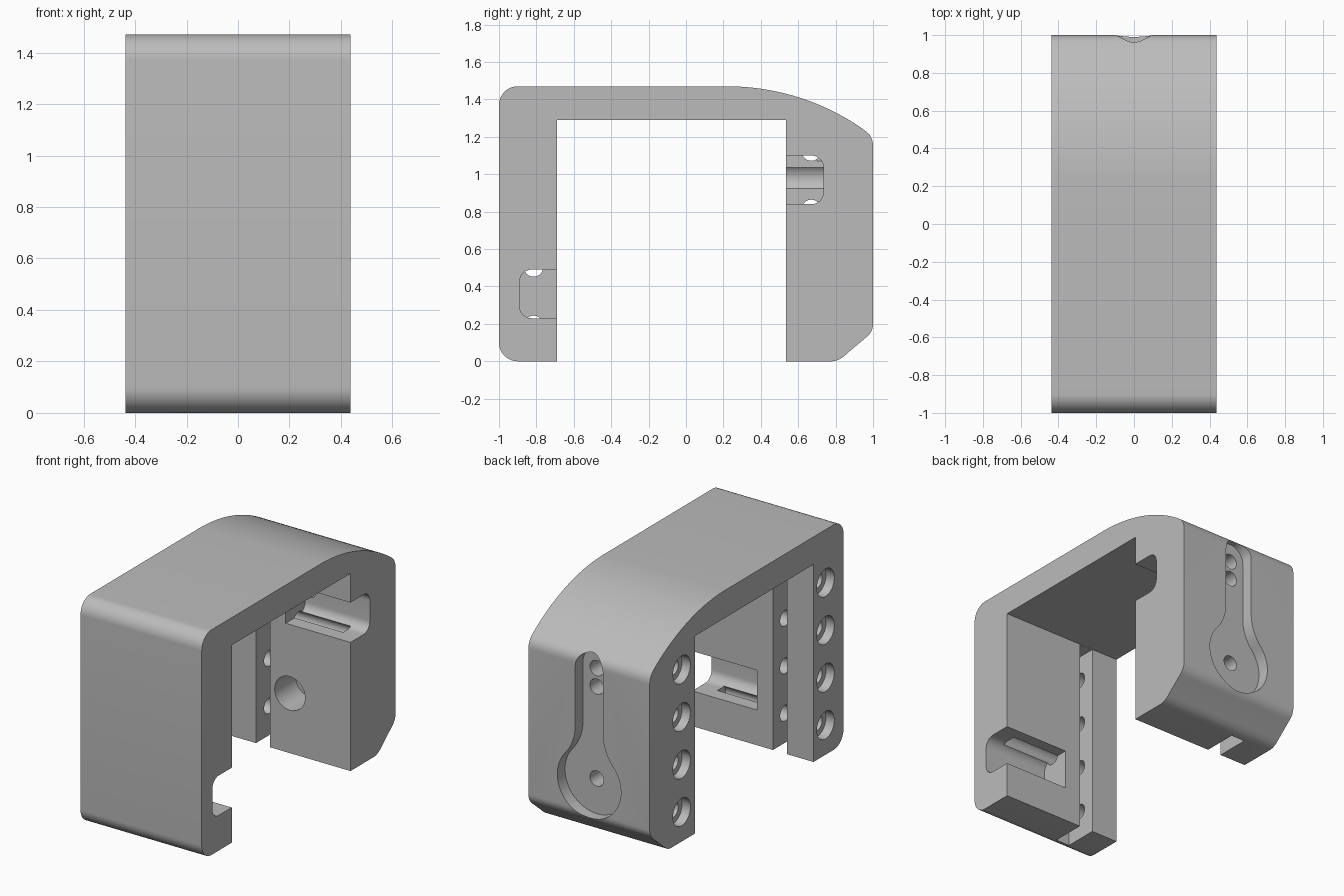
import bpy
import bmesh
from math import sin, cos, pi, sqrt, atan2, asin
from mathutils import Vector

old = bpy.data.objects.get("Cube")
if old:
    bpy.data.objects.remove(old)

HALF = 0.438                  # half width of the bracket
FRONT_IN, BACK_IN, CEILING, TOP = -0.69, 0.535, 1.29, 1.47

grey = bpy.data.materials.new("plain grey")
grey.use_nodes = True
colour = (0.5, 0.5, 0.5, 1)
grey.diffuse_color = colour
grey.node_tree.nodes["Principled BSDF"].inputs["Base Color"].default_value = colour


def arc(cx, cy, r, a0, a1, n=12):
    return [(cx + r * cos(a0 + (a1 - a0) * i / n), cy + r * sin(a0 + (a1 - a0) * i / n))
            for i in range(n + 1)]


def bend(p, corner, q, n=8):
    """Soft corner between two points."""
    p, c, q = Vector(p), Vector(corner), Vector(q)
    return [tuple(p * (1 - t) ** 2 + c * 2 * t * (1 - t) + q * t * t)
            for t in (i / n for i in range(n + 1))]


def prism(name, points, axis, a, b):
    """Extrude a flat outline along x (outline in y, z) or y (outline in x, z)."""
    bm = bmesh.new()
    place = (lambda u, v, w: (w, u, v)) if axis == "x" else (lambda u, v, w: (u, w, v))
    face = bm.faces.new([bm.verts.new(place(u, v, a)) for u, v in points])
    out = bmesh.ops.extrude_face_region(bm, geom=[face])
    moved = [g for g in out["geom"] if isinstance(g, bmesh.types.BMVert)]
    bmesh.ops.translate(bm, verts=moved, vec=place(0, 0, b - a))
    bmesh.ops.recalc_face_normals(bm, faces=bm.faces)
    mesh = bpy.data.meshes.new(name)
    bm.to_mesh(mesh)
    bm.free()
    mesh.materials.append(grey)
    obj = bpy.data.objects.new(name, mesh)
    bpy.context.collection.objects.link(obj)
    return obj


def box(u0, u1, v0, v1):
    return [(u0, v0), (u1, v0), (u1, v1), (u0, v1)]


def circle(u, v, r, n=32):
    return arc(u, v, r, 0, 2 * pi, n)[:-1]


# Clamp body: side profile with rounded front, curved roof and chamfered back foot
roof_r, roof_y, r = 1.27, 0.22, 0.1
sweep = asin(0.72 / roof_r)
profile = [(FRONT_IN, 0)]
profile += arc(-1 + r, r, r, -pi / 2, -pi)
profile += arc(-1 + r, TOP - r, r, pi, pi / 2)
profile += arc(roof_y, TOP - roof_r, roof_r, pi / 2, pi / 2 - sweep, 28)
profile += bend((0.955, 1.235), (1, 1.205), (1, 1.15))
profile += bend((1, 0.2), (1, 0.155), (0.96, 0.125))
profile += bend((0.865, 0.045), (0.82, 0), (0.78, 0))
profile += [(BACK_IN, 0), (BACK_IN, CEILING), (FRONT_IN, CEILING)]
body = prism("clamp_body", profile, "x", -HALF, HALF)


def cut(points, axis, a, b):
    tool = prism("cutter", points, axis, a, b)
    tool.hide_render = True
    mod = body.modifiers.new("cut", "BOOLEAN")
    mod.operation, mod.solver, mod.object = "DIFFERENCE", "EXACT", tool
    bpy.ops.object.select_all(action="DESELECT")
    bpy.context.view_layer.objects.active = body
    body.select_set(True)
    bpy.ops.object.modifier_apply(modifier=mod.name)
    bpy.data.objects.remove(tool)


for inner, side, slot_z, hole_y in ((FRONT_IN, -1, 0.23, -0.815), (BACK_IN, 1, 0.84, 0.67)):
    # Vertical groove inside each leg
    cut(box(*sorted((inner - side * 0.02, inner + side * 0.225)), -0.1, CEILING - 0.001),
        "x", -0.245, -0.145)

    # Side slot with rounded inner corners
    deep, rad, h = inner + side * 0.2, 0.065, 0.26
    mid = deep - side * rad
    slot = [(inner - side * 0.02, slot_z)]
    slot += arc(mid, slot_z + rad, rad, -pi / 2, -pi / 2 + side * pi / 2)
    slot += arc(mid, slot_z + h - rad, rad, pi / 2 - side * pi / 2, pi / 2)
    slot += [(inner - side * 0.02, slot_z + h)]
    cut(slot, "x", -0.03, HALF + 0.1)

    # Counterbored screw holes
    for i in range(4):
        z = 0.193 + 0.31 * i
        cut(circle(hole_y, z, 0.09), "x", -HALF - 0.1, -HALF + 0.06)
        cut(circle(hole_y, z, 0.051), "x", -HALF - 0.1, 0.32)

# Keyhole recess on the back: round bulb blended into a narrow neck
bulb_z, bulb_r, neck, blend, neck_top = 0.39, 0.23, 0.1, 0.3, 1.13
dx = neck + blend
dz = sqrt((bulb_r + blend) ** 2 - dx ** 2)
a = atan2(dz, dx)
keyhole = arc(0, bulb_z, bulb_r, -pi - a, a, 40)
keyhole += arc(dx, bulb_z + dz, blend, pi + a, pi, 10)[1:]
keyhole += arc(0, neck_top, neck, 0, pi, 20)
keyhole += arc(-dx, bulb_z + dz, blend, 0, -a, 10)[:-1]
cut(keyhole, "y", 0.92, 1.1)

# Bolt hole with a wide inner bore, and two small holes in the neck
cut(circle(0, bulb_z, 0.11), "y", BACK_IN - 0.05, 0.75)
cut(circle(0, bulb_z, 0.05), "y", 0.7, 1.05)
for z in (0.99, 1.11):
    cut(circle(0, z, 0.05), "y", 0.7, 1.05)

# Rounded end of the back slot
cut(circle(0.03, 0.98, 0.083), "y", BACK_IN - 0.02, BACK_IN + 0.199)

bpy.ops.object.select_all(action="DESELECT")
bpy.context.view_layer.objects.active = body
body.select_set(True)
bpy.ops.object.shade_smooth_by_angle(angle=0.5)
